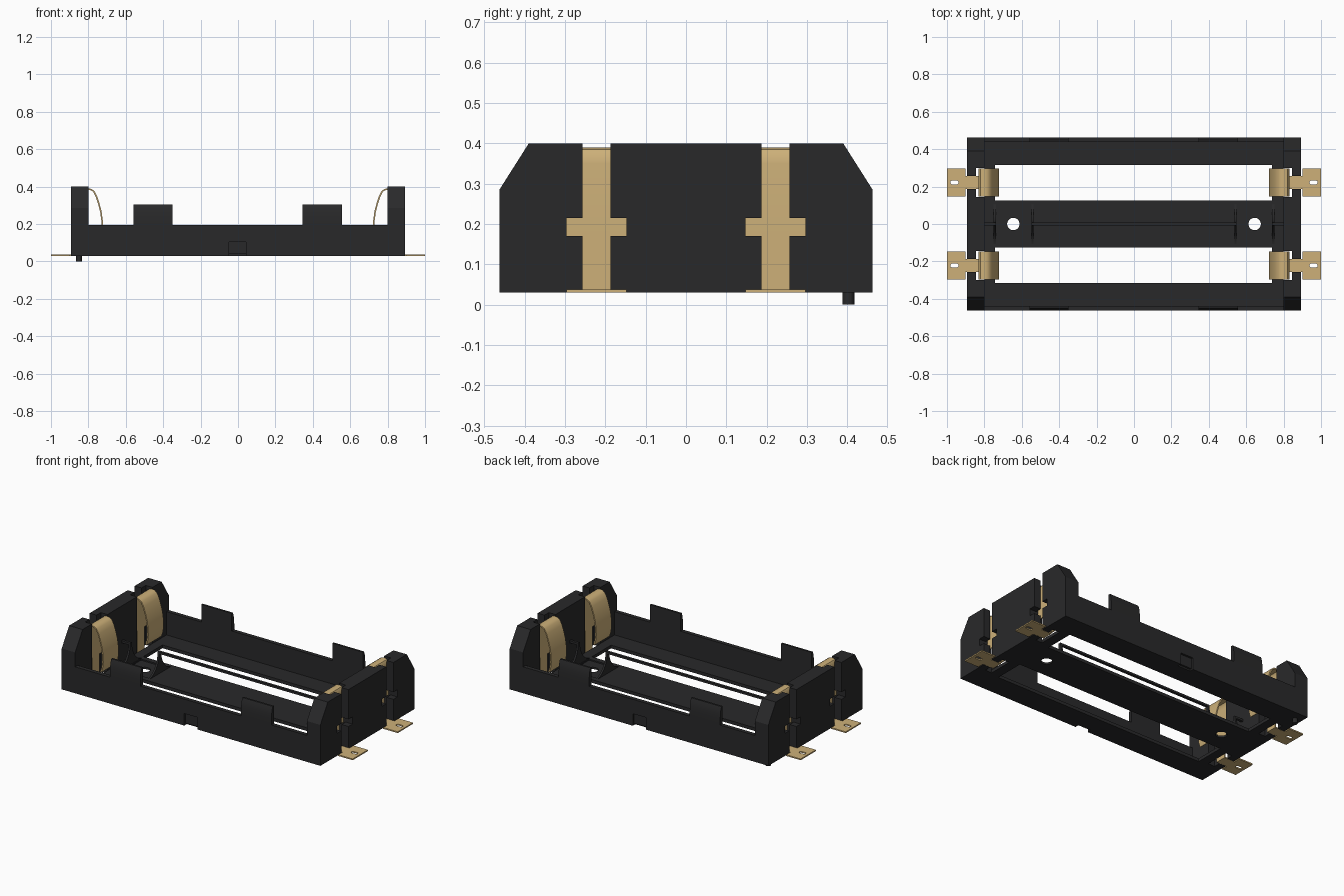
import bpy, bmesh, math
from mathutils import Vector

old = bpy.data.objects.get("Cube")
if old:
    bpy.data.objects.remove(old, do_unlink=True)


def material(name, rgb, rough):
    m = bpy.data.materials.new(name)
    m.use_nodes = True
    m.diffuse_color = (*rgb, 1)
    b = next(n for n in m.node_tree.nodes if n.type == 'BSDF_PRINCIPLED')
    b.inputs["Base Color"].default_value = (*rgb, 1)
    b.inputs["Roughness"].default_value = rough
    return m


BLACK = material("black plastic", (0.022, 0.022, 0.023), 0.6)
GOLD = material("pale brass", (0.61, 0.435, 0.19), 0.5)


def prism(name, pts, axis, a, b, mat):
    """Extrude a closed 2D outline along one axis from a to b."""
    def place(p, t):
        return {'x': (t, p[0], p[1]), 'y': (p[0], t, p[1]), 'z': (p[0], p[1], t)}[axis]
    bm = bmesh.new()
    lo = [bm.verts.new(place(p, a)) for p in pts]
    hi = [bm.verts.new(place(p, b)) for p in pts]
    bm.faces.new(lo)
    bm.faces.new(hi[::-1])
    for i in range(len(pts)):
        j = (i + 1) % len(pts)
        bm.faces.new((lo[i], hi[i], hi[j], lo[j]))
    bmesh.ops.recalc_face_normals(bm, faces=bm.faces)
    me = bpy.data.meshes.new(name)
    bm.to_mesh(me)
    bm.free()
    me.materials.append(mat)
    ob = bpy.data.objects.new(name, me)
    bpy.context.collection.objects.link(ob)
    return ob


def box(name, x, y, z, mat=BLACK):
    return prism(name, [(x[0], y[0]), (x[1], y[0]), (x[1], y[1]), (x[0], y[1])], 'z', *z, mat)


def oval(cx, cy, r, half=0.0, n=24):
    """Circle, or a slot stretched along x by half."""
    return [(cx + r * math.cos(t) + math.copysign(half, math.cos(t)), cy + r * math.sin(t))
            for t in (2 * math.pi * (i + 0.5) / n for i in range(n))]


def cut(ob, *cutters):
    bpy.context.view_layer.objects.active = ob
    for c in cutters:
        m = ob.modifiers.new("cut", 'BOOLEAN')
        m.object, m.operation, m.solver = c, 'DIFFERENCE', 'EXACT'
        bpy.ops.object.modifier_apply(modifier=m.name)
        bpy.data.objects.remove(c, do_unlink=True)


def smooth(ob):
    bpy.ops.object.select_all(action='DESELECT')
    ob.select_set(True)
    bpy.context.view_layer.objects.active = ob
    bpy.ops.object.shade_smooth_by_angle(angle=math.radians(35))


def span(a, b):
    return (min(a, b), max(a, b))


CELL = 0.222          # distance of each cell axis from the middle
BASE, FLOOR, TOP = 0.03, 0.05, 0.40

# Thin floor with two long openings, two shallow pockets and screw holes
floor = box("floor", (-0.80, 0.80), (-0.438, 0.438), (BASE, FLOOR))
for s in (-1, 1):
    cut(floor, box("opening", (-0.742, 0.738), span(s * 0.125, s * 0.315), (0, 0.2)),
        box("pocket", span(s * 0.55, s * 0.735), (-0.092, 0.092), (0.042, 0.2)),
        prism("screw_hole", oval(s * 0.645, 0, 0.033), 'z', 0, 0.2, BLACK))

# Thin divider bar carried by concave triangular gussets
flank = []
for i in range(9):
    t = math.radians(90 * i / 8)
    flank.append((0.125 - 0.117 * math.sin(t), 0.185 - 0.137 * math.cos(t)))
gusset = flank + [(-y, z) for y, z in reversed(flank)]
box("divider_bar", (-0.545, 0.545), (-0.008, 0.008), (0.172, 0.185))
for s, side in ((1, "left"), (-1, "right")):
    smooth(prism(side + "_gusset", gusset, 'x', *span(s * 0.537, s * 0.549), BLACK))
    smooth(prism(side + "_end_gusset", gusset, 'x', *span(s * 0.738, s * 0.75), BLACK))
    box(side + "_bar_end", span(s * 0.745, s * 0.80), (-0.008, 0.008), (0.172, 0.185))

# Long side walls with a bottom notch, and two retaining clips each
for s, side in ((-1, "front"), (1, "back")):
    wall = box(side + "_wall", (-0.80, 0.80), span(s * 0.438, s * 0.463), (BASE, 0.195))
    cut(wall, box("notch", (-0.047, 0.043), span(s * 0.40, s * 0.5), (0, 0.105)))
    box(side + "_notch_backing", (-0.047, 0.043), span(s * 0.438, s * 0.450), (FLOOR - 0.01, 0.105))
    for x in (-0.455, 0.45):
        clip = [(0.438, 0.195), (0.463, 0.195), (0.463, 0.23), (0.461, 0.26), (0.457, 0.285),
                (0.450, 0.305), (0.438, 0.305)]
        smooth(prism(side + "_clip", [(s * y, z) for y, z in clip],
                     'x', x - 0.105, x + 0.105, BLACK))

# End walls: sloped corners, outer slots and inner recesses for the contacts
end_shape = [(-0.463, BASE), (0.463, BASE), (0.463, 0.285), (0.39, TOP),
             (-0.39, TOP), (-0.463, 0.285)]
for s, side in ((1, "left"), (-1, "right")):
    wall = prism(side + "_end_wall", end_shape, 'x', *span(s * 0.80, s * 0.893), BLACK)
    for c in (-CELL, CELL):
        cut(wall,
            box("slot", span(s * 0.78, s * 0.92), (c - 0.035, c + 0.035), (0, 0.5)),
            box("recess", span(s * 0.78, s * 0.846), (c - 0.077, c + 0.077), (0, 0.5)),
            box("window", span(s * 0.83, s * 0.92), (c - 0.075, c + 0.075), (0.17, 0.215)))

# Locating peg under one corner
prism("locating_peg", oval(-0.85, 0.403, 0.015), 'z', 0, 0.04, BLACK)


def ribbon(name, path, s, c, half, thick=0.008):
    """Bent metal strip: thickened x-z path, extruded across y."""
    pts = [Vector(p) for p in path]
    a, b = [], []
    for i, p in enumerate(pts):
        d = (pts[min(i + 1, len(pts) - 1)] - pts[max(i - 1, 0)]).normalized()
        n = Vector((-d.y, d.x)) * thick / 2
        a.append((s * (p + n).x, (p + n).y))
        b.append((s * (p - n).x, (p - n).y))
    smooth(prism(name, a + b[::-1], 'y', c - half, c + half, GOLD))


# Brass contacts: solder tab, neck, upright plate and curved spring leaf
spring = [(0.828, 0.166), (0.828, 0.35), (0.826, 0.370), (0.818, 0.382), (0.803, 0.386),
          (0.785, 0.384), (0.771, 0.374), (0.757, 0.347), (0.744, 0.308),
          (0.733, 0.265), (0.727, 0.22), (0.726, 0.18), (0.730, 0.145), (0.740, 0.115)]
for s, side in ((1, "left"), (-1, "right")):
    for c, place in ((-CELL, "front"), (CELL, "back")):
        name = side + "_" + place
        ribbon(name + "_spring", spring, s, c, 0.0755)
        box(name + "_neck", span(s * 0.825, s * 0.832), (c - 0.036, c + 0.036),
            (0.034, 0.175), GOLD)
        box(name + "_tab_neck", span(s * 0.825, s * 0.90), (c - 0.034, c + 0.034),
            (0.03, 0.038), GOLD)
        tab = box(name + "_solder_tab", span(s * 0.90, s * 1.0), (c - 0.075, c + 0.075),
                  (0.03, 0.038), GOLD)
        cut(tab, prism("tab_hole", oval(s * 0.96, c, 0.011, 0.011), 'z', 0, 0.1, GOLD))
